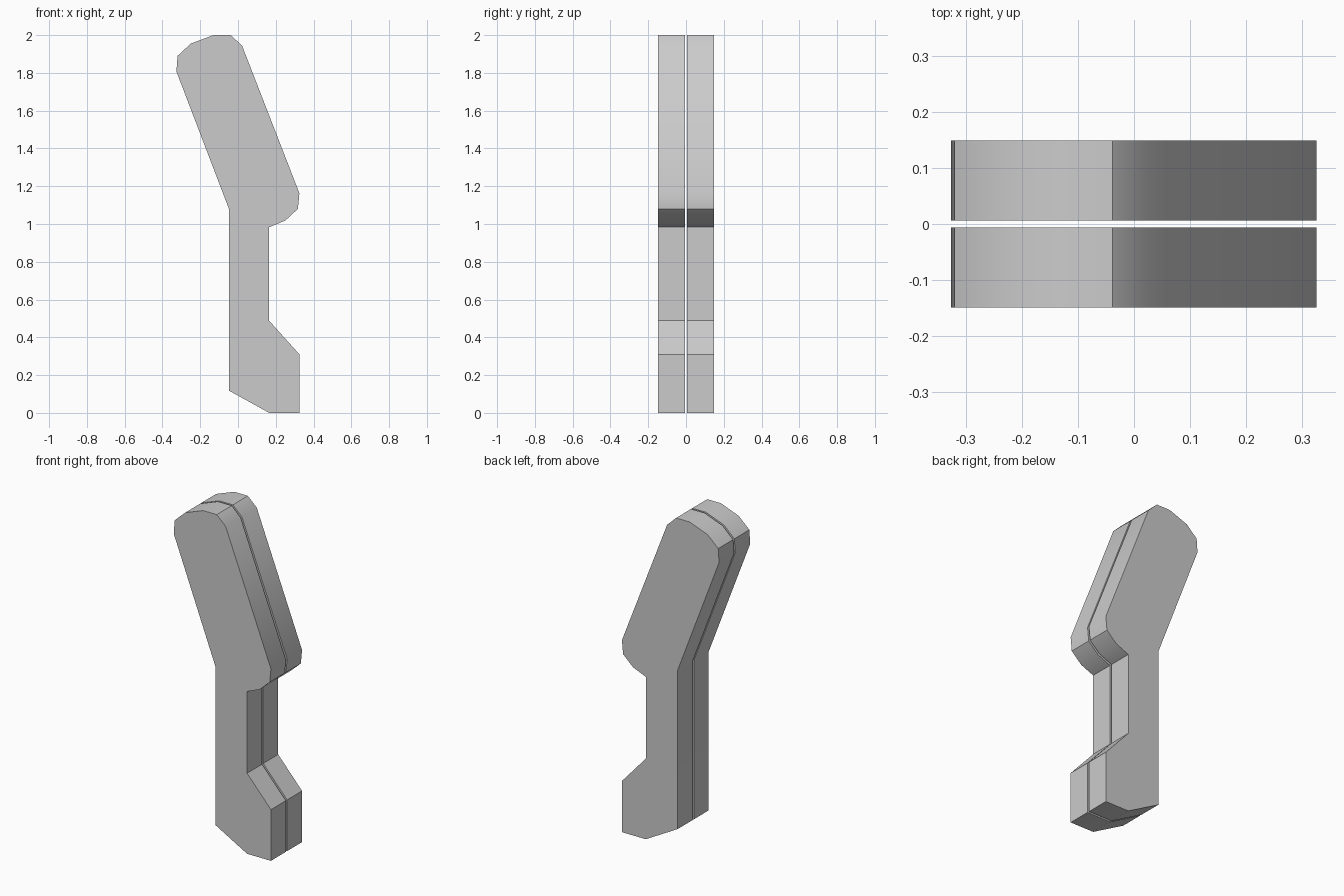
import bpy, bmesh, math

if "Cube" in bpy.data.objects:
    bpy.data.objects.remove(bpy.data.objects["Cube"])

# Side outline (x, z): foot block, narrow stem, tilted rounded grip
OUTLINE = [
    (-0.048, 0.118), (0.165, 0.0), (0.325, 0.0), (0.325, 0.31),
    (0.165, 0.488), (0.165, 0.983),
    (0.25, 1.018), (0.317, 1.08), (0.325, 1.163),
    (0.022, 1.943), (-0.038, 2.0), (-0.13, 2.0),
    (-0.25, 1.955), (-0.32, 1.89), (-0.326, 1.807),
    (-0.048, 1.08),
]
GAP, OUTER = 0.006, 0.149


def slab(name, y0, y1):
    """Extrude the outline from y0 to y1."""
    bm = bmesh.new()
    face = bm.faces.new([bm.verts.new((x, y0, z)) for x, z in OUTLINE])
    ext = bmesh.ops.extrude_face_region(bm, geom=[face], use_keep_orig=True)
    moved = [v for v in ext["geom"] if isinstance(v, bmesh.types.BMVert)]
    bmesh.ops.translate(bm, verts=moved, vec=(0, y1 - y0, 0))
    bmesh.ops.recalc_face_normals(bm, faces=bm.faces)
    mesh = bpy.data.meshes.new(name)
    bm.to_mesh(mesh)
    bm.free()
    obj = bpy.data.objects.new(name, mesh)
    bpy.context.collection.objects.link(obj)
    bpy.ops.object.select_all(action="DESELECT")
    obj.select_set(True)
    bpy.context.view_layer.objects.active = obj
    bpy.ops.object.shade_smooth_by_angle(angle=math.radians(30))
    return obj


# Two matching halves with a thin seam between them
slab("front_half", -OUTER, -GAP)
slab("back_half", GAP, OUTER)
